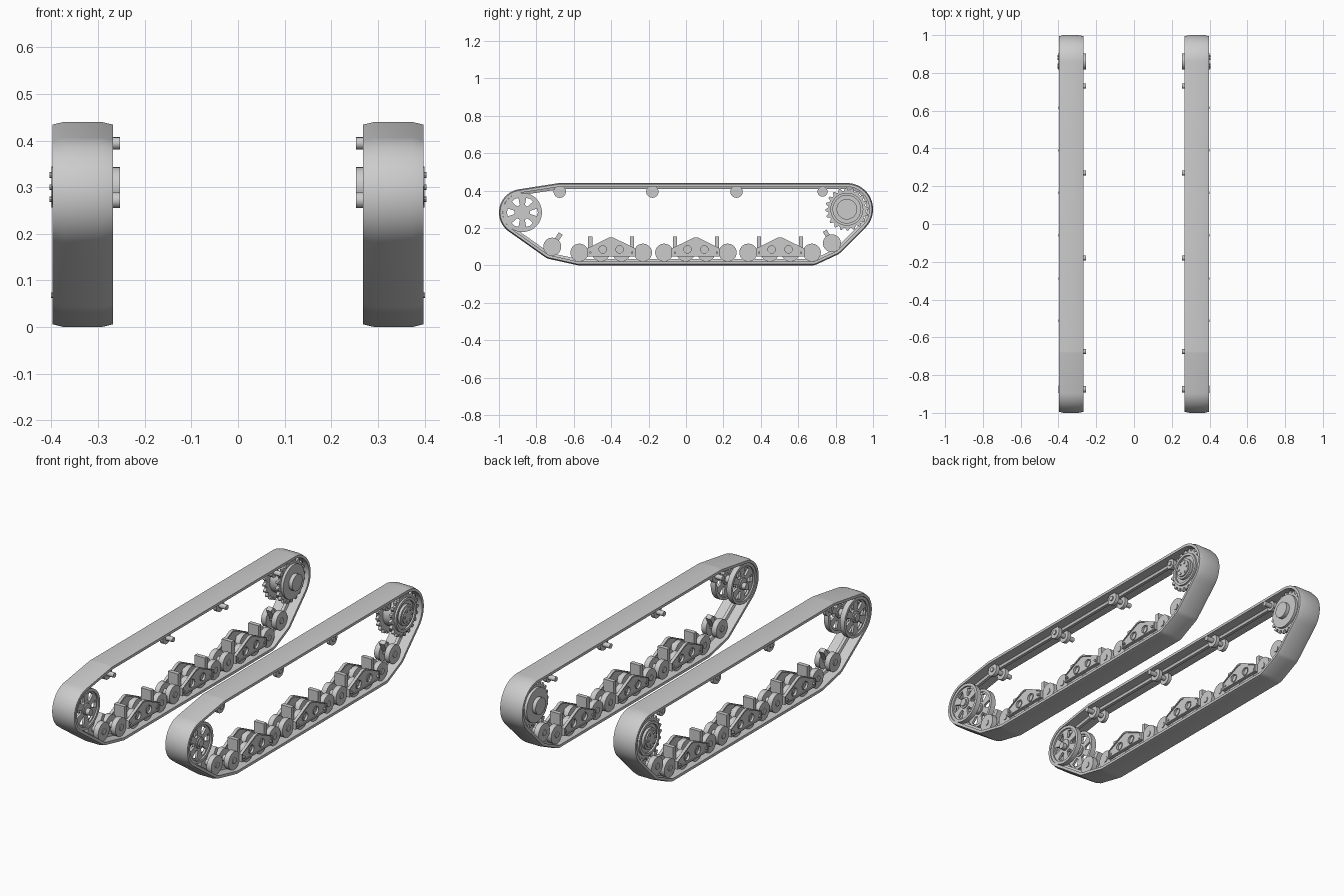
import bpy, bmesh
from math import sin, cos, pi, tau
from mathutils import Matrix, Vector
from mathutils.geometry import convex_hull_2d

if "Cube" in bpy.data.objects:
    bpy.data.objects.remove(bpy.data.objects["Cube"])

COLOUR = (0.6, 0.6, 0.6, 1)
steel = bpy.data.materials.new("plain grey steel")
steel.use_nodes = True
steel.diffuse_color = COLOUR
steel.node_tree.nodes["Principled BSDF"].inputs["Base Color"].default_value = COLOUR

MID = 0.333                                  # centre line of the left track
SIDEWAYS = Matrix(((0, 0, 1, 0), (1, 0, 0, 0), (0, 1, 0, 0), (0, 0, 0, 1)))


def finish(name, bm):
    """Make an object with smooth shading, mirrored to the other track."""
    bmesh.ops.remove_doubles(bm, verts=bm.verts, dist=0.00005)
    bmesh.ops.recalc_face_normals(bm, faces=bm.faces)
    mesh = bpy.data.meshes.new(name)
    bm.to_mesh(mesh)
    bm.free()
    mesh.materials.append(steel)
    obj = bpy.data.objects.new(name, mesh)
    bpy.context.collection.objects.link(obj)
    bpy.ops.object.select_all(action='DESELECT')
    obj.select_set(True)
    bpy.context.view_layer.objects.active = obj
    bpy.ops.object.shade_smooth_by_angle()
    obj.modifiers.new("other_track", 'MIRROR').use_mirror_merge = False
    return obj


def circle(c, r, n=28):
    return [(c[0] + r * cos(tau * i / n), c[1] + r * sin(tau * i / n)) for i in range(n)]


def add_plate(bm, x0, x1, outline, holes=()):
    """Add a flat side-on shape with holes, from x0 to x1."""
    curve = bpy.data.curves.new("shape", 'CURVE')
    curve.dimensions, curve.fill_mode = '2D', 'BOTH'
    curve.extrude = (x1 - x0) / 2
    for loop in (outline, *holes):
        spline = curve.splines.new('POLY')
        spline.points.add(len(loop) - 1)
        for point, (y, z) in zip(spline.points, loop):
            point.co = (y, z, 0, 1)
        spline.use_cyclic_u = True
    temp = bpy.data.objects.new("shape", curve)
    mesh = temp.to_mesh()
    mesh.transform(Matrix.Translation(((x0 + x1) / 2, 0, 0)) @ SIDEWAYS)
    bm.from_mesh(mesh)
    temp.to_mesh_clear()
    bpy.data.objects.remove(temp)
    bpy.data.curves.remove(curve)


def disc(bm, c, r, x0, x1, n=28):
    add_plate(bm, x0, x1, circle(c, r, n))


def ring(bm, c, r, r_in, x0, x1):
    add_plate(bm, x0, x1, circle(c, r, 36), [circle(c, r_in, 36)])


def bar(bm, a, b, w, x0, x1):
    """Add a straight bar of width w from a to b."""
    a, b = Vector(a), Vector(b)
    side = (b - a).orthogonal().normalized() * w / 2
    add_plate(bm, x0, x1, [a + side, b + side, b - side, a - side])


IDLER, SPROCKET = (-0.875, 0.283), (0.86, 0.3)
FRONT_ROLLER, REAR_ROLLER = (-0.715, 0.1), (0.78, 0.118)
BOGIES = (-0.4, 0.053, 0.503)
RETURNS = ((-0.675, 0.033), (-0.18, 0.033), (0.27, 0.033), (0.73, 0.027))

# Track belt: wraps every wheel, with a guide ridge along the inside
wraps = [(IDLER, 0.125), (SPROCKET, 0.14), (FRONT_ROLLER, 0.068), (REAR_ROLLER, 0.068),
         ((BOGIES[0] - 0.17, 0.068), 0.068), ((BOGIES[2] + 0.17, 0.068), 0.068),
         ((-0.675, 0.394), 0.046)]
samples = [(Vector(p), (Vector(p) - Vector(c)).normalized())
           for c, r in wraps for p in circle(c, r, 72)]
path = [samples[i] for i in convex_hull_2d([p for p, n in samples])]
half = [(0.04, 0), (0.065, 0.006), (0.065, 0.02), (0.012, 0.02), (0.008, 0.033)]
section = half + [(-x, d) for x, d in reversed(half)]
bm = bmesh.new()
loops = [[bm.verts.new((MID + x, *(p - n * d))) for x, d in section] for p, n in path]
for i, loop in enumerate(loops):
    for j in range(len(section)):
        k = (j + 1) % len(section)
        bm.faces.new((loops[i - 1][j], loops[i - 1][k], loop[k], loop[j]))
finish("track_belt", bm)


def twin_wheel(bm, c, r):
    """Two discs on an axle with raised hub caps."""
    for s in (-1, 1):
        a, b = sorted((MID + s * 0.016, MID + s * 0.044))
        disc(bm, c, r, a, b)
    disc(bm, c, 0.016, MID - 0.048, MID + 0.048, 16)


# Road wheels
bm = bmesh.new()
for y in BOGIES:
    for dy in (-0.17, -0.055, 0.055, 0.17):
        twin_wheel(bm, (y + dy, 0.068), 0.048)
finish("road_wheels", bm)

# Bogie frames with round openings, posts and pivot pins
bm = bmesh.new()
for y in BOGIES:
    shape = [(y - 0.13, 0.048), (y + 0.13, 0.048), (y + 0.13, 0.09),
             (y + 0.012, 0.148), (y - 0.012, 0.148), (y - 0.13, 0.09)]
    inner = [(y + (p - y) * 0.93, 0.088 + (q - 0.088) * 0.86) for p, q in shape]
    holes = [circle((y + d, 0.085), 0.02, 20) for d in (-0.045, 0.045)]
    for s in (-1, 1):
        x = MID + s * 0.053
        add_plate(bm, x - 0.003, x + 0.003, shape, holes)
        add_plate(bm, x - 0.008, x + 0.008, shape, [inner])
        for h in (-0.045, 0.045):
            ring(bm, (y + h, 0.085), 0.024, 0.02, x - 0.006, x + 0.006)
    for d in (-0.112, 0.112):
        bar(bm, (y + d, 0.085), (y + d, 0.155), 0.022, MID - 0.03, MID + 0.03)
        disc(bm, (y + d, 0.068), 0.006, MID - 0.06, MID + 0.068, 12)
finish("bogie_frames", bm)

# Tension rollers on short arms at both ends
bm = bmesh.new()
for c, tip in ((FRONT_ROLLER, (-0.67, 0.17)), (REAR_ROLLER, (0.742, 0.185))):
    twin_wheel(bm, c, 0.048)
    bar(bm, c, tip, 0.024, MID - 0.015, MID + 0.015)
finish("tension_rollers", bm)

# Return rollers under the top run
bm = bmesh.new()
for y, r in RETURNS:
    c = (y, 0.394)
    for s in (-1, 1):
        disc(bm, c, r, MID + s * 0.03 - 0.01, MID + s * 0.03 + 0.01)
    disc(bm, c, 0.013, 0.253, MID + 0.046, 16)
finish("return_rollers", bm)

# Front idler: two pierced discs with raised rims
bm = bmesh.new()


def window(c, angle):
    corners = ((0.042, -0.2), (0.08, -0.26), (0.083, 0), (0.08, 0.26), (0.042, 0.2))
    return [(c[0] + r * cos(angle + a), c[1] + r * sin(angle + a)) for r, a in corners]


windows = [window(IDLER, i * pi / 3) for i in range(6)]
for s in (-1, 1):
    x = MID + s * 0.047
    add_plate(bm, x - 0.006, x + 0.006, circle(IDLER, 0.1, 36), windows)
    ring(bm, IDLER, 0.105, 0.09, x - 0.014, x + 0.014)
    disc(bm, IDLER, 0.03, x - 0.012, x + 0.012)
disc(bm, IDLER, 0.02, MID - 0.05, MID + 0.066)
disc(bm, (IDLER[0], 0.272), 0.017, 0.253, MID, 20)
finish("front_idler", bm)

# Rear drive sprocket: toothed rims, stepped hub with bolts, inner drive housing
bm = bmesh.new()
TEETH = 20
gear = []
for i in range(TEETH * 4):
    r = 0.115 if i % 4 < 2 else 0.1
    a = tau * i / (TEETH * 4)
    gear.append((SPROCKET[0] + r * cos(a), SPROCKET[1] + r * sin(a)))
for x in (MID - 0.038, MID + 0.038):
    add_plate(bm, x - 0.008, x + 0.008, gear)
disc(bm, SPROCKET, 0.075, MID - 0.04, MID + 0.04)
ring(bm, SPROCKET, 0.088, 0.074, MID + 0.04, MID + 0.056)
disc(bm, SPROCKET, 0.055, MID + 0.04, MID + 0.06)
disc(bm, SPROCKET, 0.044, MID + 0.06, MID + 0.067)
for a in range(6):
    c = (SPROCKET[0] + 0.03 * cos(a * pi / 3), SPROCKET[1] + 0.03 * sin(a * pi / 3))
    disc(bm, c, 0.006, MID + 0.067, MID + 0.071, 8)
disc(bm, SPROCKET, 0.09, MID - 0.06, MID - 0.04, 36)
disc(bm, SPROCKET, 0.043, 0.253, MID)
finish("drive_sprocket", bm)
